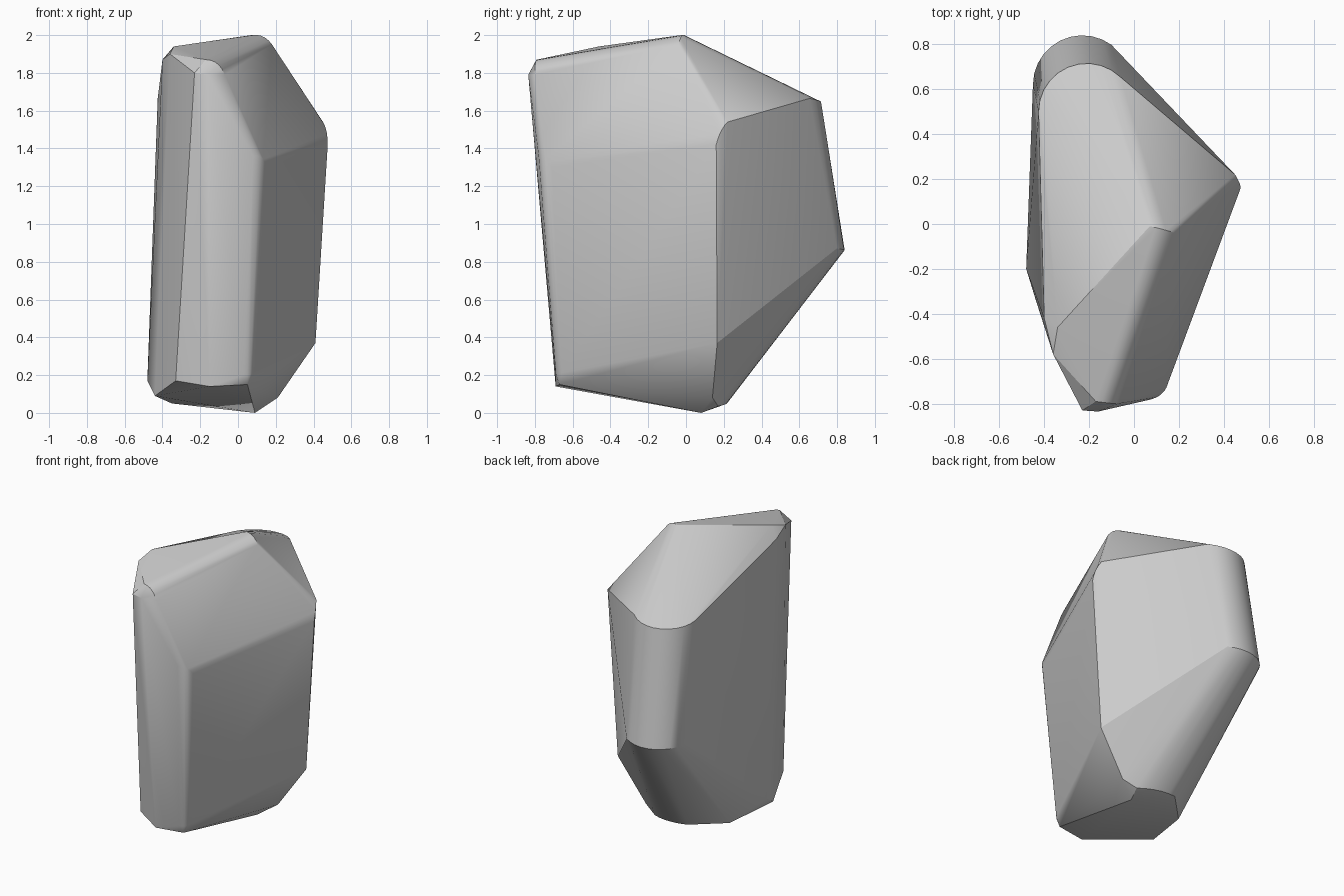
import bpy, bmesh, math
from mathutils import Vector

cube = bpy.data.objects.get("Cube")
if cube:
    bpy.data.objects.remove(cube)

stone = bpy.data.materials.new("stone grey")
stone.use_nodes = True
GREY = (0.6, 0.6, 0.6, 1)
stone.diffuse_color = GREY
bsdf = stone.node_tree.nodes["Principled BSDF"]
bsdf.inputs["Base Color"].default_value = GREY
bsdf.inputs["Roughness"].default_value = 0.8


def corner(start, pull, end, steps=5):
    """Rounded corner from start to end, pulled towards a third point."""
    a, b, c = Vector(start), Vector(pull), Vector(end)
    ts = [i / steps for i in range(steps + 1)]
    return [a * (1 - t) ** 2 + b * 2 * t * (1 - t) + c * t * t for t in ts]


def arc(cx, cy, r, first, last, z, z_end, steps=10):
    """Horizontal arc of the rounded back column, ends slightly raised."""
    pts = []
    for i in range(steps + 1):
        t = i / steps
        a = math.radians(first + (last - first) * t)
        z_here = z + (z_end - z) * (2 * t - 1) ** 2
        pts.append(Vector((cx + r * math.cos(a), cy + r * math.sin(a), z_here)))
    return pts


points = []
# Back column
points += arc(-0.21, 0.5, 0.215, 180, 46, 1.645, 1.665)
points += arc(-0.23, 0.62, 0.22, 180, 54, 0.86, 0.87)
# Top ridge: back end and front end
points += corner((0.07, -0.01, 2.0), (0.14, -0.025, 2.01), (0.18, -0.04, 1.95))
points += corner((-0.17, -0.79, 1.87), (-0.10, -0.8, 1.87), (-0.07, -0.8, 1.79))
# Bend between upper and lower side: back end and front end
points += corner((0.45, 0.22, 1.54), (0.475, 0.18, 1.5), (0.475, 0.16, 1.42))
points += corner((0.08, -0.78, 1.36), (0.14, -0.76, 1.37), (0.15, -0.71, 1.30))
# Front lower corner of the side
points += corner((0.03, -0.69, 0.2), (0.08, -0.69, 0.2), (0.09, -0.64, 0.22))
# Left shoulder and front crown
points += [Vector(p) for p in (
    (-0.34, -0.46, 1.94), (-0.40, -0.42, 1.87), (-0.36, -0.58, 1.90),
    (-0.23, -0.83, 1.80), (-0.16, -0.835, 1.79))]
# Foot
points += [Vector(p) for p in (
    (-0.48, -0.20, 0.17), (-0.44, -0.33, 0.09), (-0.35, 0.02, 0.05),
    (-0.33, -0.60, 0.17), (-0.15, -0.69, 0.14), (0.05, -0.67, 0.15),
    (0.09, 0.08, 0.0), (0.21, 0.14, 0.08), (0.41, 0.165, 0.37))]
points += corner((-0.16, 0.21, 0.06), (-0.02, 0.24, 0.05), (0.12, 0.17, 0.035))

# Wrap the rock around its corners
bm = bmesh.new()
for p in points:
    bm.verts.new(p)
hull = bmesh.ops.convex_hull(bm, input=bm.verts)
loose = [v for v in bm.verts if not v.link_faces]
bmesh.ops.delete(bm, geom=loose, context='VERTS')
bmesh.ops.dissolve_limit(bm, angle_limit=math.radians(1.5),
                         verts=bm.verts, edges=bm.edges)
bmesh.ops.recalc_face_normals(bm, faces=bm.faces)
mesh = bpy.data.meshes.new("rock")
bm.to_mesh(mesh)
bm.free()

rock = bpy.data.objects.new("rock", mesh)
bpy.context.collection.objects.link(rock)
mesh.materials.append(stone)
bpy.ops.object.select_all(action='DESELECT')
rock.select_set(True)
bpy.context.view_layer.objects.active = rock
bpy.ops.object.shade_smooth_by_angle(angle=math.radians(24))
